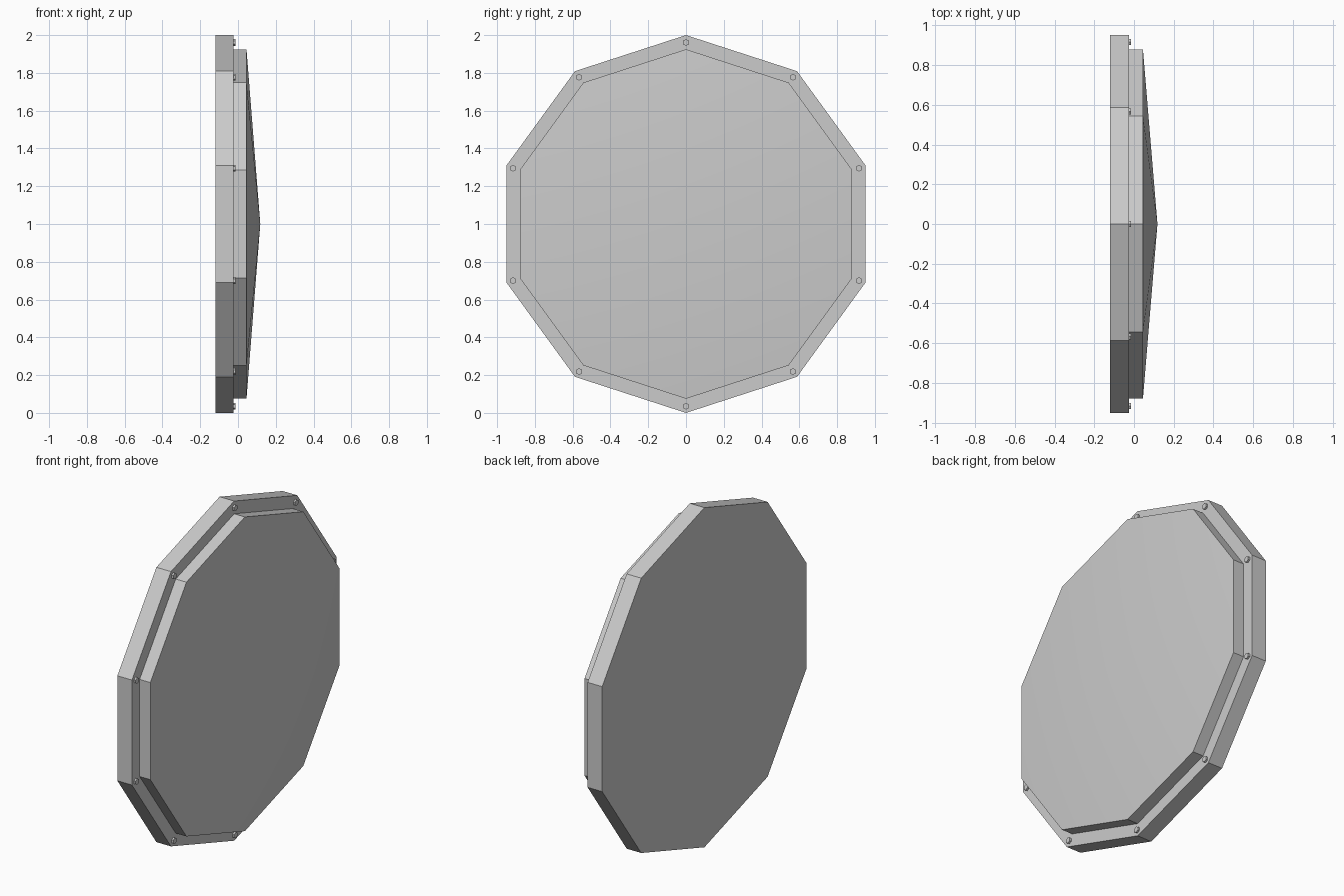
import bpy, bmesh
from math import sin, cos, pi, radians

if "Cube" in bpy.data.objects:
    bpy.data.objects.remove(bpy.data.objects["Cube"])

CENTRE_Z = 1.0


def prism(name, sides, radius, x0, x1, cy=0.0, cz=CENTRE_Z, apex=None, turn=0.0):
    """Regular prism along x with a corner on top; optional shallow point in front."""
    bm = bmesh.new()

    def ring(x):
        return [bm.verts.new((x, cy + radius * sin(turn + 2 * pi * i / sides),
                              cz + radius * cos(turn + 2 * pi * i / sides)))
                for i in range(sides)]

    back, front = ring(x0), ring(x1)
    tip = bm.verts.new((apex, cy, cz)) if apex is not None else None
    bm.faces.new(back)
    if tip is None:
        bm.faces.new(front)
    for i in range(sides):
        j = (i + 1) % sides
        bm.faces.new((back[i], back[j], front[j], front[i]))
        if tip:
            bm.faces.new((front[i], front[j], tip))
    bmesh.ops.recalc_face_normals(bm, faces=bm.faces)
    mesh = bpy.data.meshes.new(name)
    bm.to_mesh(mesh)
    bm.free()
    obj = bpy.data.objects.new(name, mesh)
    bpy.context.collection.objects.link(obj)
    return obj


# Ten-sided backing plate
prism("back_plate", 10, 1.0, -0.12, -0.025)

# Raised inner panel with a shallow pointed face
panel = prism("raised_panel", 10, 0.925, -0.025, 0.045, apex=0.118)
bpy.context.view_layer.objects.active = panel
panel.select_set(True)
bpy.ops.object.shade_smooth_by_angle(angle=radians(30))

# Hexagonal bolt heads at each corner of the rim
for i in range(10):
    a = 2 * pi * i / 10
    prism(f"rim_bolt_{i + 1}", 6, 0.018, -0.04, -0.014,
          cy=0.963 * sin(a), cz=CENTRE_Z - 0.002 + 0.963 * cos(a))
